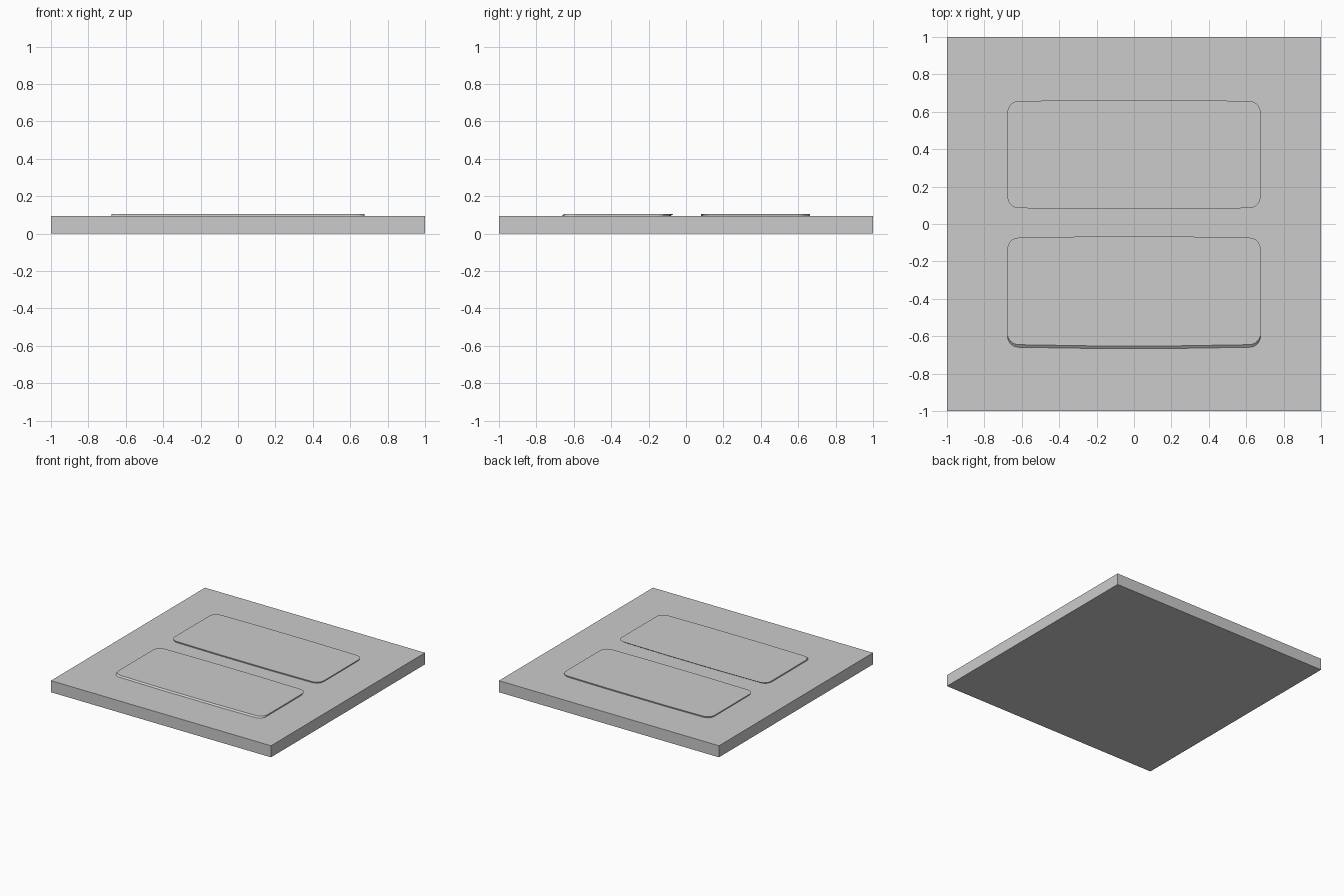
import bpy, bmesh
from math import sin, cos, pi

if "Cube" in bpy.data.objects:
    bpy.data.objects.remove(bpy.data.objects["Cube"])

SLAB_TOP, PAD_TOP = 0.095, 0.105


def make_object(name, bm):
    bmesh.ops.recalc_face_normals(bm, faces=bm.faces)
    mesh = bpy.data.meshes.new(name)
    bm.to_mesh(mesh)
    bm.free()
    obj = bpy.data.objects.new(name, mesh)
    bpy.context.collection.objects.link(obj)
    return obj


def pad_outline(half_x, half_y, radius=0.06, bow=0.006, steps=5):
    """Rounded rectangle whose long edges bow slightly outward."""
    points = []
    for i, (sx, sy) in enumerate([(1, 1), (-1, 1), (-1, -1), (1, -1)]):
        for k in range(steps + 1):
            a = (i + k / steps) * pi / 2
            points.append((sx * (half_x - radius) + radius * cos(a),
                           sy * (half_y - bow - radius) + radius * sin(a)))
        if i in (0, 2):
            points += [(sx * 0.25, sy * half_y), (-sx * 0.25, sy * half_y)]
    return points


def make_pad(name, centre_y, shear, inset):
    """Raised pad; shear slides its foot along y, inset undercuts the foot."""
    bm = bmesh.new()
    top = [bm.verts.new((x, centre_y + y, PAD_TOP))
           for x, y in pad_outline(0.677, 0.292)]
    foot = [bm.verts.new((x, centre_y + y + shear, SLAB_TOP))
            for x, y in pad_outline(0.677 - inset, 0.292 - inset)]
    bm.faces.new(top)
    bm.faces.new(foot[::-1])
    n = len(top)
    for i in range(n):
        j = (i + 1) % n
        bm.faces.new((foot[i], foot[j], top[j], top[i]))
    return make_object(name, bm)


# Square base slab
bm = bmesh.new()
bmesh.ops.create_cube(bm, size=1)
bmesh.ops.scale(bm, vec=(2, 2, SLAB_TOP), verts=bm.verts)
bmesh.ops.translate(bm, vec=(0, 0, SLAB_TOP / 2), verts=bm.verts)
make_object("base_slab", bm)

# Two raised pads: the front one leans back, the rear one is slightly undercut
make_pad("front_pad", -0.359, -0.014, 0.0)
make_pad("back_pad", 0.371, 0.0, 0.002)
